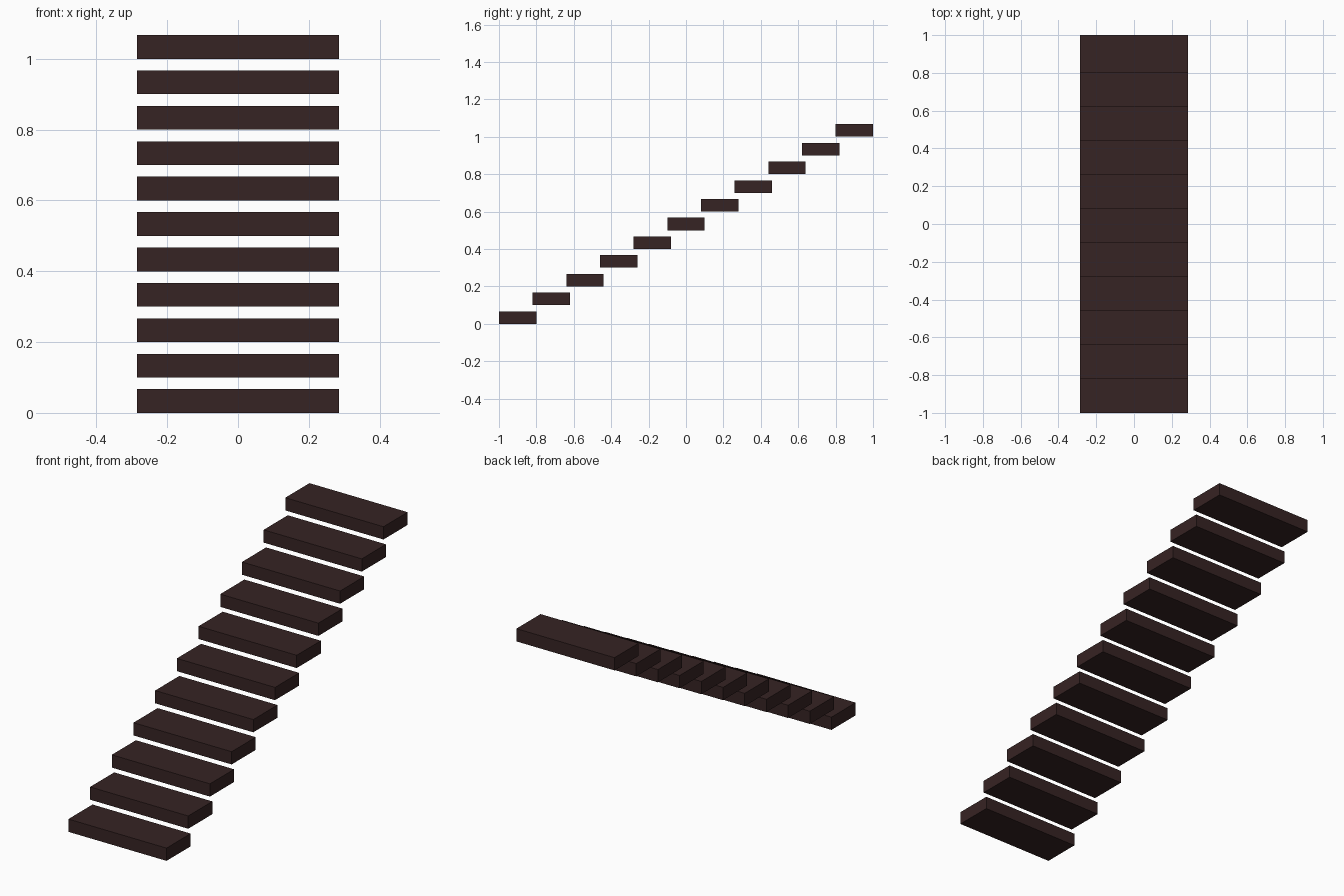
import bpy

if "Cube" in bpy.data.objects:
    bpy.data.objects.remove(bpy.data.objects["Cube"])

STEPS = 11
WIDTH, DEPTH, THICK = 0.57, 0.20, 0.067
RUN, RISE = 0.18, 0.10

wood = bpy.data.materials.new("dark brown wood")
wood.diffuse_color = (0.037, 0.017, 0.017, 1)
wood.use_nodes = True
wood.node_tree.nodes["Principled BSDF"].inputs["Base Color"].default_value = wood.diffuse_color

# Floating treads, each overlapping the one below in plan
for i in range(STEPS):
    y = -1 + DEPTH / 2 + i * RUN
    z = i * RISE + THICK / 2
    bpy.ops.mesh.primitive_cube_add(size=1, location=(0, y, z))
    tread = bpy.context.object
    tread.name = f"stair_tread_{i + 1}"
    tread.scale = (WIDTH, DEPTH, THICK)
    bpy.ops.object.transform_apply(location=False, rotation=False, scale=True)
    tread.data.materials.append(wood)
